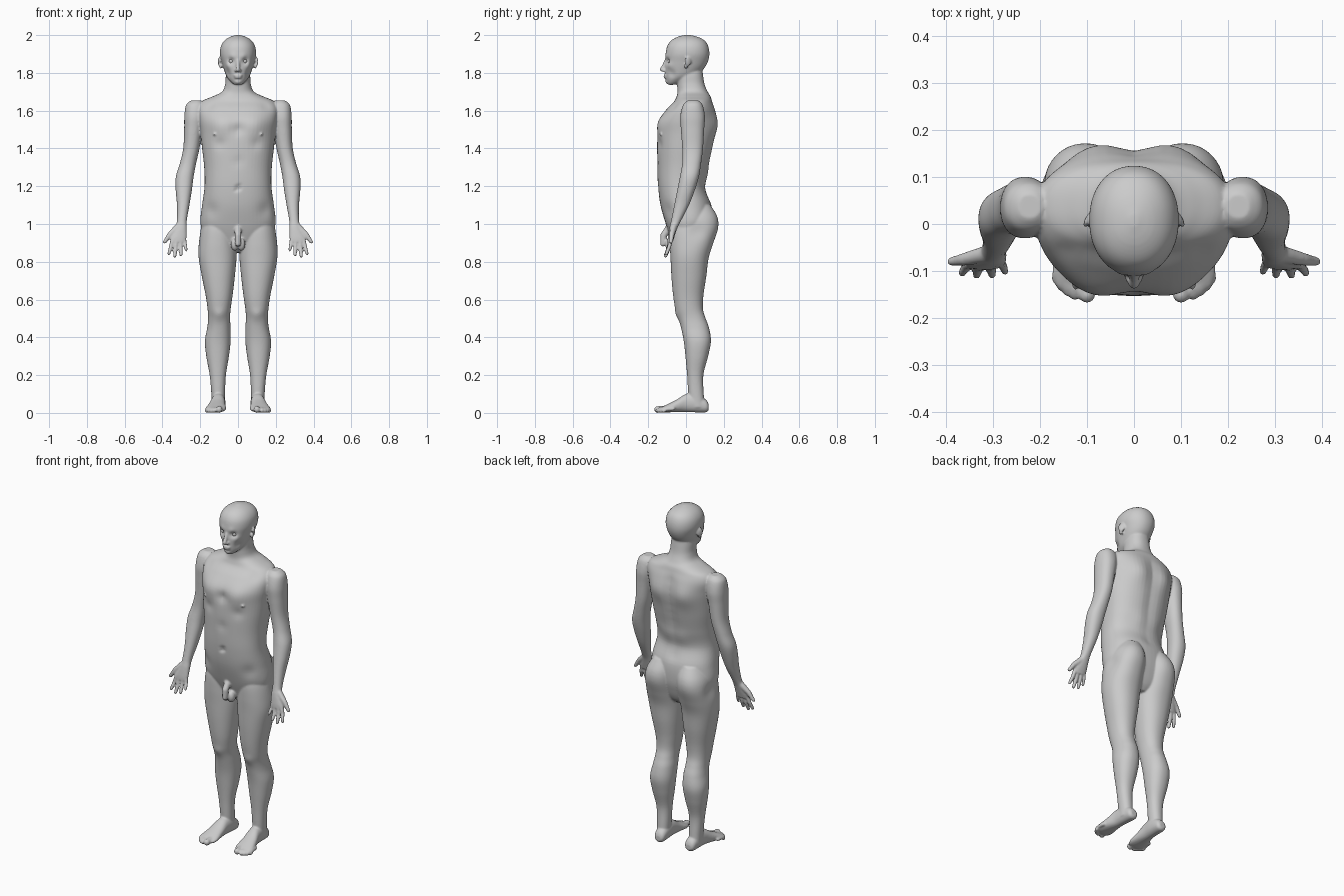
import bpy, bmesh, math
from mathutils import Vector, Matrix

bm = bmesh.new()


def spline(rows, steps=6):
    """Catmull-Rom interpolation through rows of numbers."""
    out = []
    for i in range(len(rows) - 1):
        p = [rows[max(0, min(len(rows) - 1, i + k))] for k in (-1, 0, 1, 2)]
        for s in range(steps):
            t = s / steps
            out.append([0.5 * (2 * b + (c - a) * t + (2 * a - 5 * b + 4 * c - d) * t * t
                               + (3 * b - a - 3 * c + d) * t ** 3) for a, b, c, d in zip(*p)])
    return out + [list(rows[-1])]


def loft(rows, side=1, n=2.2, along_y=False):
    """Rows: position, centre x, half width, low, high of each cross-section."""
    rings, N = [], 56
    for t, cx, hw, lo, hi in spline(rows):
        ring = []
        for k in range(N):
            a = 2 * math.pi * k / N
            c, s = math.cos(a), math.sin(a)
            x = side * (cx + hw * math.copysign(abs(c) ** (2 / n), c))
            v = (lo + hi) / 2 + (hi - lo) / 2 * math.copysign(abs(s) ** (2 / n), s)
            ring.append(bm.verts.new((x, t, v) if along_y else (x, v, t)))
        rings.append(ring)
    for r0, r1 in zip(rings, rings[1:]):
        for k in range(N):
            bm.faces.new((r0[k], r0[(k + 1) % N], r1[(k + 1) % N], r1[k]))
    bm.faces.new(rings[0])
    bm.faces.new(rings[-1])


def ball(c, r, rot=0.0):
    m = Matrix.Translation(c) @ Matrix.Rotation(rot, 4, 'Z') @ Matrix.Diagonal((*r, 1))
    bmesh.ops.create_uvsphere(bm, u_segments=20, v_segments=14, radius=1, matrix=m)


def limb(points, radii, side=1):
    """Round-ended tapered chain, used for fingers, toes and nose."""
    pts = [Vector((p[0] * side, p[1], p[2])) for p in points]
    for p, r in zip(pts, radii):
        ball(p, (r, r, r))
    for a, b, ra, rb in zip(pts, pts[1:], radii, radii[1:]):
        d = b - a
        m = Matrix.Translation((a + b) / 2) @ d.to_track_quat('Z', 'Y').to_matrix().to_4x4()
        bmesh.ops.create_cone(bm, cap_ends=True, segments=20, radius1=ra, radius2=rb,
                              depth=d.length, matrix=m)


# torso and neck
loft([(.85, 0, .05, -.03, .08), (.88, 0, .11, -.06, .105), (.93, 0, .175, -.082, .125),
      (1.0, 0, .2, -.107, .14), (1.1, 0, .19, -.135, .135), (1.2, 0, .177, -.148, .1),
      (1.3, 0, .179, -.152, .12), (1.4, 0, .19, -.153, .142), (1.48, 0, .198, -.148, .153),
      (1.55, 0, .208, -.138, .155), (1.61, 0, .213, -.1, .15), (1.65, 0, .19, -.062, .138),
      (1.675, 0, .135, -.05, .13), (1.7, 0, .085, -.045, .115), (1.74, 0, .068, -.047, .098),
      (1.79, 0, .064, -.05, .09), (1.84, 0, .055, -.04, .085)], n=2.3)

# head
loft([(1.737, 0, .018, -.095, -.065), (1.75, 0, .035, -.103, -.02), (1.78, 0, .06, -.108, .05),
      (1.82, 0, .075, -.11, .093), (1.86, 0, .086, -.11, .116), (1.9, 0, .095, -.108, .124),
      (1.94, 0, .091, -.1, .118), (1.97, 0, .073, -.08, .1), (1.99, 0, .044, -.046, .064),
      (2.001, 0, .008, -.005, .02)], n=2.15)

for sd in (1, -1):
    # leg and buttock
    loft([(.03, .105, .033, .02, .1), (.1, .105, .036, .012, .094), (.2, .107, .043, .006, .092),
          (.3, .108, .06, -.003, .117), (.38, .107, .068, -.012, .132), (.45, .101, .062, -.026, .122),
          (.5, .1, .058, -.04, .104), (.55, .1, .061, -.056, .09), (.62, .1, .071, -.068, .092),
          (.72, .104, .087, -.077, .107), (.82, .108, .1, -.082, .12), (.9, .108, .1, -.086, .145),
          (.98, .105, .096, -.085, .17), (1.04, .1, .085, -.07, .165), (1.1, .09, .06, -.04, .13)], sd)
    # foot
    loft([(.12, .1, .018, .015, .045), (.105, .1, .031, .003, .07), (.05, .102, .036, .003, .1),
          (0, .105, .037, .004, .1), (-.05, .111, .045, .004, .07), (-.1, .116, .053, .003, .045),
          (-.125, .119, .05, .004, .033), (-.138, .12, .042, .008, .026)], sd, along_y=True)
    # toes
    for x, y, r in ((.1, -.15, .018), (.126, -.15, .012), (.141, -.143, .0115),
                    (.154, -.132, .011), (.165, -.117, .0105)):
        limb([(x - .004, y + .05, .022), (x, y + .012, .02), (x, y, r)], (r * .95, r * .9, r), sd)
    # arm and palm
    loft([(1.655, .222, .025, .01, .065), (1.63, .225, .05, -.015, .088), (1.57, .231, .053, -.03, .1),
          (1.5, .237, .048, -.027, .096), (1.4, .247, .043, -.02, .09), (1.32, .265, .043, -.02, .08),
          (1.25, .282, .047, -.032, .068), (1.18, .287, .043, -.046, .047), (1.1, .29, .033, -.062, .016),
          (1.02, .297, .026, -.078, -.025), (.98, .302, .031, -.088, -.045), (.93, .314, .042, -.096, -.062),
          (.905, .317, .039, -.098, -.07)], sd)
    # fingers and thumb
    for a, b, r in (((.285, -.08, .925), (.274, -.102, .862), .0095),
                    ((.305, -.084, .915), (.302, -.108, .838), .0105),
                    ((.327, -.085, .915), (.335, -.108, .83), .011),
                    ((.345, -.082, .92), (.366, -.104, .842), .0105)):
        mid = Vector(a).lerp(Vector(b), .5) + Vector((0, .005, 0))
        limb([a, mid, b], (r * 1.1, r, r * .85), sd)
    limb([(.318, -.065, .985), (.36, -.075, .945), (.388, -.08, .905)], (.018, .014, .01), sd)
    # ear
    ball((sd * .097, .01, 1.86), (.007, .02, .026), sd * .5)
    ball((sd * .092, .0, 1.835), (.007, .01, .014), sd * .3)
    # nostril and nipple
    ball((sd * .011, -.115, 1.812), (.009, .011, .008))
    ball((sd * .125, -.127, 1.475), (.007, .007, .007))
    # scrotum half
    ball((sd * .017, -.085, .892), (.022, .026, .034))

# nose, lips, chin and groin
limb([(0, -.104, 1.868), (0, -.116, 1.84), (0, -.127, 1.818)], (.009, .01, .012))
ball((0, -.109, 1.787), (.025, .011, .006))
ball((0, -.107, 1.776), (.021, .012, .007))
ball((0, -.095, 1.755), (.02, .014, .014))
limb([(0, -.095, .975), (0, -.118, .94), (0, -.122, .895)], (.018, .018, .015))

# sculpted swells and hollows: x, y, z, radius, push in x, push in y (mirrored)
bumps = [(.09, -.13, 1.52, .065, 0, -.015), (.1, -.15, 1.425, .03, 0, .008),
         (.09, .15, 1.53, .07, 0, .02), (.045, .11, 1.25, .05, 0, .008),
         (.1, -.05, .52, .03, 0, -.007), (.15, -.07, 1.63, .03, 0, .008),
         (.036, -.1, 1.863, .017, 0, .016), (.03, -.108, 1.886, .016, 0, -.005),
         (.055, -.09, 1.84, .018, .003, -.005), (.06, -.08, 1.795, .022, -.006, .006),
         (.2, .06, .96, .045, -.01, 0), (.15, -.11, 1.07, .04, 0, .01)]
mid_bumps = [(0, -.14, 1.5, .03, 0, .012), (0, -.145, 1.19, .013, 0, .014),
             (0, -.15, 1.33, .03, 0, .005)]
mid_bumps += [(0, .14, 1.15 + .05 * i, .033, 0, -.008) for i in range(10)]
bumps += [(-b[0], *b[1:4], -b[4], b[5]) for b in bumps] + mid_bumps
for v in bm.verts:
    p = v.co.copy()
    for x, y, z, r, dx, dy in bumps:
        d = (p - Vector((x, y, z))).length_squared / (r * r)
        if d < 6:
            v.co += Vector((dx, dy, 0)) * math.exp(-d)

bmesh.ops.recalc_face_normals(bm, faces=bm.faces)
mesh = bpy.data.meshes.new("body")
bm.to_mesh(mesh)
bm.free()
body = bpy.data.objects.new("body", mesh)
bpy.context.collection.objects.link(body)

# fuse all parts into one smooth skin
rm = body.modifiers.new("fuse", 'REMESH')
rm.mode = 'VOXEL'
rm.voxel_size = .005
rm.use_smooth_shade = True
sm = body.modifiers.new("soften", 'SMOOTH')
sm.factor = .5
sm.iterations = 5

# eyeballs
for sd, name in ((1, "left_eye"), (-1, "right_eye")):
    bpy.ops.mesh.primitive_uv_sphere_add(segments=24, ring_count=16, radius=.0135,
                                         location=(sd * .035, -.082, 1.862))
    bpy.context.object.name = name
    bpy.ops.object.shade_smooth()
